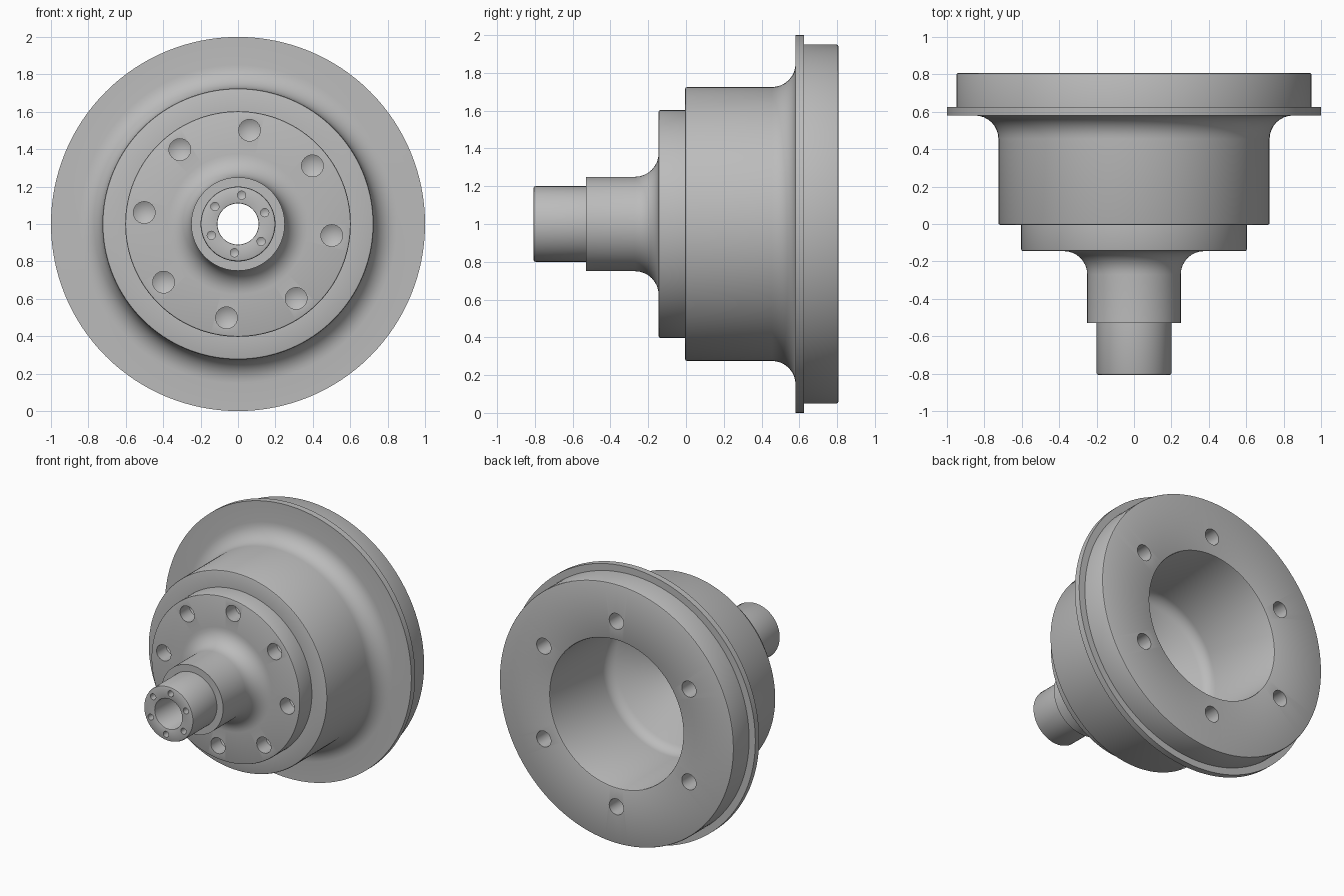
import bpy, bmesh
from math import pi, cos, sin, tan, radians
from mathutils import Vector, Matrix

cube = bpy.data.objects.get("Cube")
if cube:
    bpy.data.objects.remove(cube, do_unlink=True)

grey = bpy.data.materials.new("machined_grey")
grey.use_nodes = True
color = (0.5, 0.5, 0.5, 1)
grey.diffuse_color = color
grey.node_tree.nodes["Principled BSDF"].inputs["Base Color"].default_value = color


def rounded(corners, steps=8):
    """Profile of (radius, y, fillet) corners with each corner rounded off."""
    points = []
    for i, (r, y, fillet) in enumerate(corners):
        p = Vector((r, y))
        if not fillet:
            points.append(p)
            continue
        a = (Vector(corners[i - 1][:2]) - p).normalized()
        b = (Vector(corners[(i + 1) % len(corners)][:2]) - p).normalized()
        half = a.angle(b) / 2
        centre = p + (a + b).normalized() * fillet / sin(half)
        start, end = [p + d * fillet / tan(half) - centre for d in (a, b)]
        n = steps if fillet > 0.05 else 2
        for k in range(n + 1):
            # Both ends are equally long, so the arc follows the sine weights
            t, sweep = k / n, pi - 2 * half
            arm = (start * sin((1 - t) * sweep) + end * sin(t * sweep)) / sin(sweep)
            points.append(centre + arm)
    return points


def lathe(bm, points, closed, sides, offset=(0, 0, 0)):
    """Turn a profile around the y axis."""
    part = bmesh.new()
    verts = [part.verts.new((p[0], p[1], 0)) for p in points]
    edges = [part.edges.new(pair) for pair in zip(verts, verts[1:])]
    if closed:
        edges.append(part.edges.new((verts[-1], verts[0])))
    bmesh.ops.spin(part, geom=verts + edges, cent=(0, 0, 0), axis=(0, 1, 0),
                   angle=2 * pi, steps=sides, use_duplicate=False)
    bmesh.ops.remove_doubles(part, verts=part.verts, dist=1e-4)
    bmesh.ops.recalc_face_normals(part, faces=part.faces)
    bmesh.ops.transform(part, matrix=Matrix.Translation(offset), verts=part.verts)
    temp = bpy.data.meshes.new("temp")
    part.to_mesh(temp)
    part.free()
    bm.from_mesh(temp)
    bpy.data.meshes.remove(temp)


def make_object(name, bm):
    mesh = bpy.data.meshes.new(name)
    bm.to_mesh(mesh)
    bm.free()
    obj = bpy.data.objects.new(name, mesh)
    obj.location.z = 1
    mesh.materials.append(grey)
    bpy.context.collection.objects.link(obj)
    return obj


def drill(bm, count, ring, first, radius, face_y, depth, direction):
    """Ring of blind holes with drill-point ends."""
    outline = [(0, face_y - 0.05 * direction), (radius, face_y - 0.05 * direction),
               (radius, face_y + depth * direction),
               (0, face_y + (depth + radius * 0.58) * direction)]
    for i in range(count):
        a = radians(first) + 2 * pi * i / count
        lathe(bm, outline, False, 32, (ring * cos(a), 0, ring * sin(a)))


# Turned body: stepped nose, hub, drum and flange outside, bored through inside
body_corners = [
    (0.11, -0.807, 0.005), (0.2, -0.807, 0.01), (0.2, -0.53, 0),
    (0.25, -0.53, 0), (0.25, -0.145, 0.125),
    (0.603, -0.145, 0.008), (0.603, -0.005, 0),
    (0.725, -0.005, 0.01), (0.725, 0.58, 0.125),
    (1.0, 0.58, 0), (1.0, 0.625, 0),
    (0.95, 0.625, 0), (0.95, 0.807, 0.01),
    (0.54, 0.807, 0.01), (0.54, 0.14, 0.1), (0.11, -0.11, 0),
]
bm = bmesh.new()
lathe(bm, rounded(body_corners), True, 128)
body = make_object("hub_body", bm)

# Bolt holes on the nose, the front step and the back face
bm = bmesh.new()
drill(bm, 6, 0.155, 23, 0.022, -0.807, 0.06, 1)
drill(bm, 8, 0.505, -7, 0.058, -0.145, 0.11, 1)
drill(bm, 6, 0.68, 90, 0.058, 0.807, 0.16, -1)
cutter = make_object("bolt_hole_cutter", bm)
cutter.hide_render = True

cut = body.modifiers.new("bolt_holes", 'BOOLEAN')
cut.operation = 'DIFFERENCE'
cut.solver = 'EXACT'
cut.object = cutter
bpy.context.view_layer.objects.active = body
body.select_set(True)
bpy.ops.object.modifier_apply(modifier=cut.name)
bpy.data.objects.remove(cutter, do_unlink=True)

bpy.ops.object.shade_smooth_by_angle(angle=radians(25))
